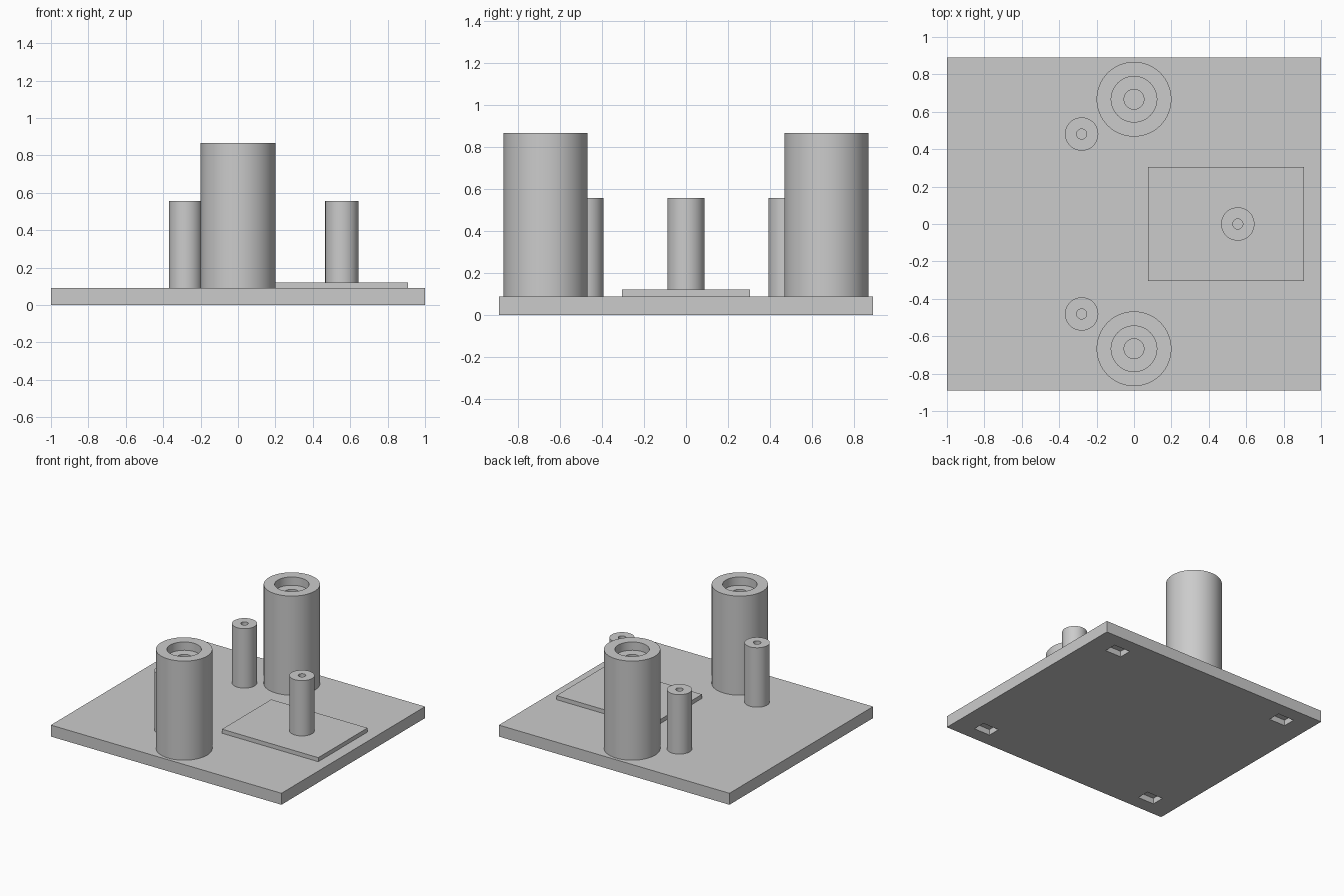
import bpy
import bmesh
import math

if "Cube" in bpy.data.objects:
    bpy.data.objects.remove(bpy.data.objects["Cube"])

PLATE_TOP = 0.09
PAD_TOP = 0.122

grey = bpy.data.materials.new("plain grey")
grey.diffuse_color = (0.6, 0.6, 0.6, 1)
grey.use_nodes = True
grey.node_tree.nodes["Principled BSDF"].inputs["Base Color"].default_value = grey.diffuse_color


def finish(name, bm):
    bmesh.ops.recalc_face_normals(bm, faces=bm.faces[:])
    mesh = bpy.data.meshes.new(name)
    bm.to_mesh(mesh)
    bm.free()
    obj = bpy.data.objects.new(name, mesh)
    bpy.context.collection.objects.link(obj)
    mesh.materials.append(grey)
    return obj


def box(name, x0, x1, y0, y1, z0, z1):
    bm = bmesh.new()
    bmesh.ops.create_cube(bm, size=1)
    for v in bm.verts:
        v.co.x = x1 if v.co.x > 0 else x0
        v.co.y = y1 if v.co.y > 0 else y0
        v.co.z = z1 if v.co.z > 0 else z0
    return finish(name, bm)


def lathe(name, x, y, profile, sides=64):
    """Spin a (radius, z) profile around the vertical axis."""
    bm = bmesh.new()
    verts = [bm.verts.new((r, 0, z)) for r, z in profile]
    edges = [bm.edges.new(pair) for pair in zip(verts, verts[1:])]
    bmesh.ops.spin(bm, geom=verts + edges, cent=(0, 0, 0), axis=(0, 0, 1),
                   angle=2 * math.pi, steps=sides)
    bmesh.ops.remove_doubles(bm, verts=bm.verts[:], dist=1e-5)
    obj = finish(name, bm)
    obj.location = (x, y, 0)
    bpy.ops.object.select_all(action='DESELECT')
    obj.select_set(True)
    bpy.context.view_layer.objects.active = obj
    bpy.ops.object.shade_smooth_by_angle(angle=math.radians(30))
    return obj


# Base plate with four foot pockets underneath
plate = box("base_plate", -1, 1, -0.89, 0.89, 0, PLATE_TOP)
for sx in (-1, 1):
    for sy in (-1, 1):
        cx, cy = 0.765 * sx, 0.73 * sy
        cutter = box("pocket_cutter", cx - 0.07, cx + 0.07,
                     cy - 0.05, cy + 0.05, -0.05, 0.045)
        cutter.hide_render = True
        mod = plate.modifiers.new("pocket", 'BOOLEAN')
        mod.operation = 'DIFFERENCE'
        mod.solver = 'EXACT'
        mod.object = cutter
        bpy.context.view_layer.objects.active = plate
        bpy.ops.object.modifier_apply(modifier=mod.name)
        bpy.data.objects.remove(cutter)

# Raised pad under the single post
box("raised_pad", 0.075, 0.91, -0.305, 0.305, PLATE_TOP, PAD_TOP)


# Slim post with a pilot hole
def post(name, x, y, base):
    lathe(name, x, y, [(0, base), (0.089, base), (0.089, 0.556),
                       (0.027, 0.556), (0.027, base + 0.01), (0, base + 0.01)], 48)


post("pad_post", 0.555, 0, PAD_TOP)
for side, s in (("front", -1), ("back", 1)):
    post(side + "_post", -0.28, 0.481 * s, PLATE_TOP)
    # Large tower with a stepped bore
    lathe(side + "_tower", 0, 0.667 * s,
          [(0, PLATE_TOP), (0.2, PLATE_TOP), (0.2, 0.867), (0.122, 0.867),
           (0.122, 0.802), (0.053, 0.802), (0.053, 0.1), (0, 0.1)])
